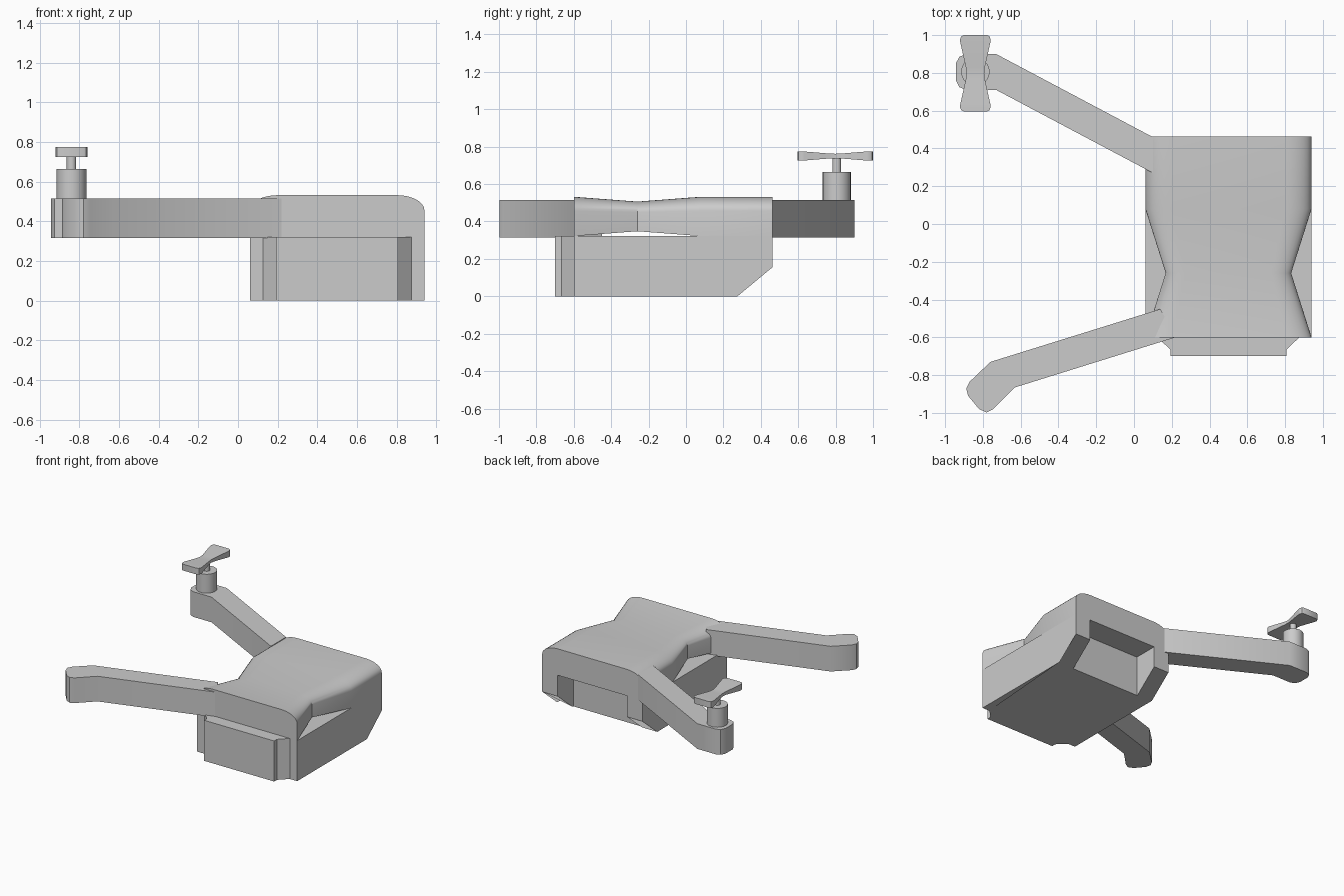
import bpy, bmesh
from math import sin, cos, pi

if "Cube" in bpy.data.objects:
    bpy.data.objects.remove(bpy.data.objects["Cube"])


def finish(name, bm, smooth=False):
    bmesh.ops.recalc_face_normals(bm, faces=bm.faces)
    mesh = bpy.data.meshes.new(name)
    bm.to_mesh(mesh)
    bm.free()
    ob = bpy.data.objects.new(name, mesh)
    bpy.context.collection.objects.link(ob)
    if smooth:
        bpy.ops.object.select_all(action='DESELECT')
        ob.select_set(True)
        bpy.context.view_layer.objects.active = ob
        bpy.ops.object.shade_smooth_by_angle(angle=0.5)
    return ob


def loft(bm, rings):
    """Skin a list of equal-length point rings and cap both ends."""
    vs = [[bm.verts.new(p) for p in r] for r in rings]
    n = len(vs[0])
    for a, b in zip(vs, vs[1:]):
        for i in range(n):
            j = (i + 1) % n
            bm.faces.new((a[i], a[j], b[j], b[i]))
    bm.faces.new(vs[0])
    bm.faces.new(vs[-1])


def prism(outline, z0, z1):
    bm = bmesh.new()
    loft(bm, [[(x, y, z) for x, y in outline] for z in (z0, z1)])
    return bm


def cylinder(name, x, y, r, z0, z1, n=32):
    pts = [(x + r * cos(2 * pi * i / n), y + r * sin(2 * pi * i / n)) for i in range(n)]
    finish(name, prism(pts, z0, z1), True)


# lower body: nose block at the front, slot between two legs at the back
half = [(0.308, -0.70), (0.308, -0.665), (0.375, -0.60), (0.44, -0.60),
        (0.44, 0.462), (0.305, 0.462), (0.305, 0.265)]
outline = [(0.5 + x, y) for x, y in half] + [(0.5 - x, y) for x, y in reversed(half)]
bm = prism(outline, 0, 0.322)
# sloped cut under the legs
bmesh.ops.bisect_plane(bm, geom=bm.verts[:] + bm.edges[:] + bm.faces[:],
                       plane_co=(0, 0.275, 0), plane_no=(0, 0.155, -0.187), clear_outer=True)
bmesh.ops.holes_fill(bm, edges=[e for e in bm.edges if e.is_boundary], sides=0)
finish("lower_body", bm)

# upper shell: rounded section pinched at the waist
right = [(0.44, -0.105)] + [(0.30 + 0.14 * cos(t * pi / 16), 0.030 + 0.075 * sin(t * pi / 16))
                            for t in range(9)]
section = right + [(-x, z) for x, z in reversed(right)]
bm = bmesh.new()
loft(bm, [[(0.5 + x * s, y, 0.427 + z * s) for x, z in section]
          for y, s in ((-0.60, 1), (-0.26, 0.755), (0.08, 1), (0.462, 1))])
finish("upper_shell", bm, True)

# arms
rear = [(0.10, 0.46), (-0.73, 0.90), (-0.89, 0.90), (-0.925, 0.885), (-0.943, 0.85),
        (-0.943, 0.76), (-0.925, 0.725), (-0.89, 0.71), (-0.73, 0.71), (0.10, 0.27)]
finish("rear_arm", prism(rear, 0.315, 0.515), True)
front = [(0.14, -0.45), (-0.76, -0.73), (-0.87, -0.835), (-0.888, -0.87), (-0.878, -0.91),
         (-0.82, -0.98), (-0.78, -0.998), (-0.745, -0.98), (-0.63, -0.865), (0.22, -0.60)]
finish("front_arm", prism(front, 0.315, 0.515), True)

# motor and shaft
cylinder("motor", -0.84, 0.806, 0.075, 0.51, 0.665)
cylinder("motor_shaft", -0.84, 0.806, 0.024, 0.66, 0.745, 20)

# propeller: bow-tie blade, thin at the hub
blade = [(-0.203, 0.060, 0.025), (-0.196, 0.074, 0.025), (-0.180, 0.081, 0.0245),
         (-0.165, 0.080, 0.024), (-0.03, 0.050, 0.013), (0, 0.047, 0.012)]
blade += [(-y, w, t) for y, w, t in reversed(blade[:-1])]
bm = bmesh.new()
loft(bm, [[(-0.84 + i * w, 0.798 + y, 0.75 + k * t)
           for i, k in ((-1, -1), (1, -1), (1, 1), (-1, 1))] for y, w, t in blade])
finish("propeller", bm, True)
